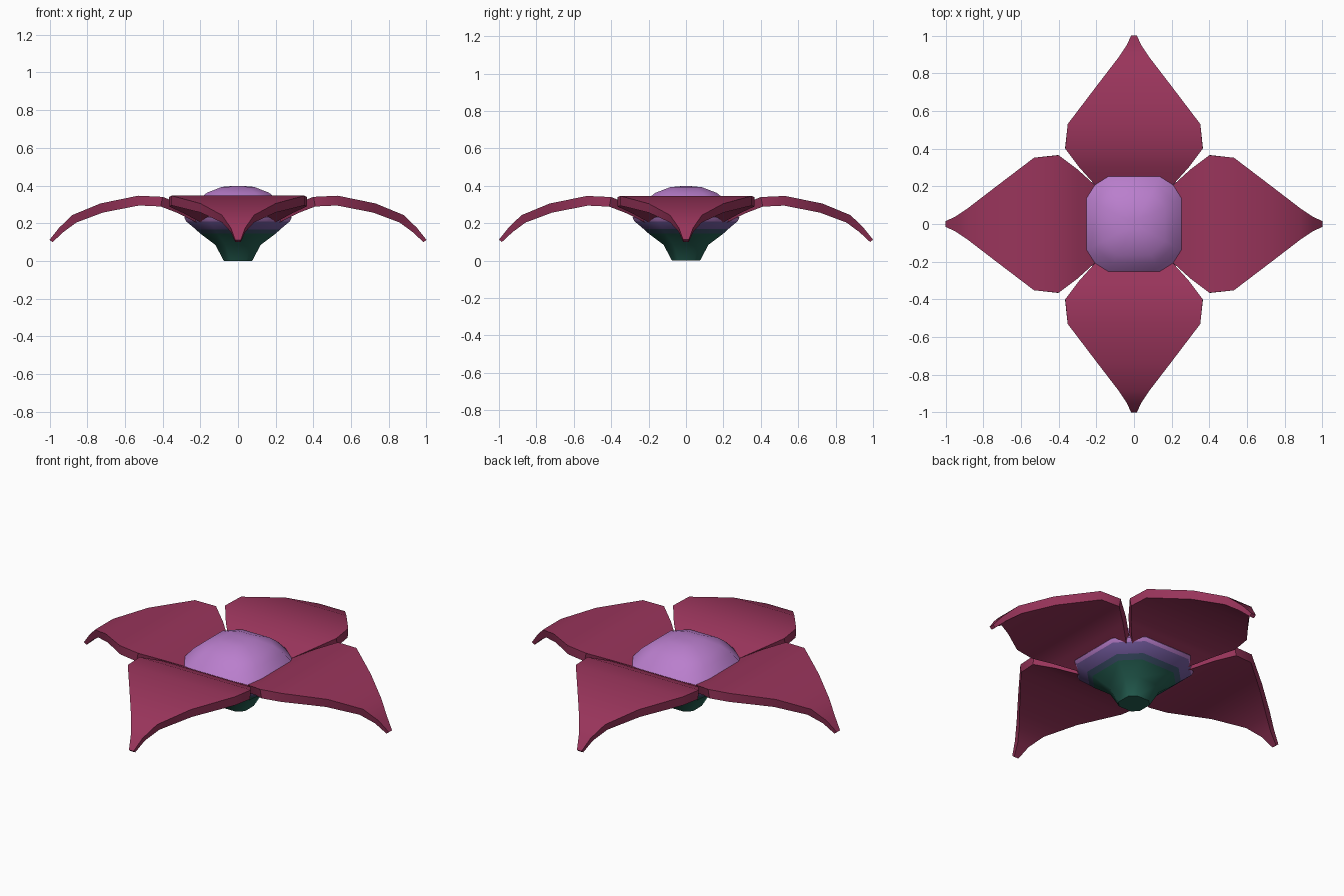
import bpy, bmesh, math
from mathutils import Matrix, Vector

cube = bpy.data.objects.get("Cube")
if cube:
    bpy.data.objects.remove(cube, do_unlink=True)


def make_material(name, rgb):
    mat = bpy.data.materials.new(name)
    mat.use_nodes = True
    color = (*rgb, 1)
    mat.diffuse_color = color
    mat.node_tree.nodes["Principled BSDF"].inputs["Base Color"].default_value = color
    return mat


crimson = make_material("crimson", (0.32, 0.035, 0.105))
teal = make_material("teal", (0.019, 0.12, 0.088))
slate = make_material("slate_blue", (0.05, 0.09, 0.16))
purple = make_material("purple", (0.18, 0.11, 0.36))
lavender = make_material("lavender", (0.49, 0.21, 0.61))


def finish(bm, name, materials, angle):
    bmesh.ops.recalc_face_normals(bm, faces=bm.faces)
    mesh = bpy.data.meshes.new(name)
    bm.to_mesh(mesh)
    bm.free()
    for mat in materials:
        mesh.materials.append(mat)
    obj = bpy.data.objects.new(name, mesh)
    bpy.context.collection.objects.link(obj)
    bpy.ops.object.select_all(action='DESELECT')
    obj.select_set(True)
    bpy.context.view_layer.objects.active = obj
    bpy.ops.object.shade_smooth_by_angle(angle=math.radians(angle))
    return obj


def loft(bm, rings):
    """Skin a list of equal point rings and cap both ends."""
    loops = [[bm.verts.new(p) for p in ring] for ring in rings]
    n = len(loops[0])
    for a, b in zip(loops, loops[1:]):
        for i in range(n):
            j = (i + 1) % n
            bm.faces.new((a[i], a[j], b[j], b[i]))
    bm.faces.new(loops[0])
    bm.faces.new(loops[-1])


# Petal stations: distance out, half width, top height, thickness
STATIONS = [
    (0.10, 0.12, 0.20, 0.045), (0.20, 0.20, 0.25, 0.05),
    (0.30, 0.29, 0.30, 0.05), (0.40, 0.365, 0.34, 0.052),
    (0.53, 0.352, 0.346, 0.052), (0.73, 0.20, 0.305, 0.05),
    (0.88, 0.085, 0.243, 0.045), (0.95, 0.038, 0.175, 0.032),
    (1.0, 0.015, 0.112, 0.02),
]


def petal(name, turn):
    rings = []
    for i, (r, w, z, t) in enumerate(STATIONS):
        before = STATIONS[max(i - 1, 0)]
        after = STATIONS[min(i + 1, len(STATIONS) - 1)]
        run = Vector((after[0] - before[0], after[2] - before[2])).normalized()
        low_r, low_z = r + run.y * t, z - run.x * t
        rings.append([(-w, -r, z), (w, -r, z), (w, -low_r, low_z), (-w, -low_r, low_z)])
    bm = bmesh.new()
    loft(bm, rings)
    bm.transform(Matrix.Rotation(turn, 4, 'Z'))
    finish(bm, name, [crimson], 42)


for k, side in enumerate(("front", "left", "back", "right")):
    petal(side + "_petal", k * math.pi / 2)


# Eight-sided flower heart: half width and height, from stem to dome top
PROFILE = [
    (0.075, 0), (0.12, 0.085), (0.20, 0.145), (0.225, 0.168), (0.275, 0.21),
    (0.285, 0.23), (0.25, 0.277), (0.21, 0.325), (0.165, 0.362),
    (0.085, 0.393), (0.03, 0.398),
]


def octagon(a, z):
    b = a * 0.55
    half = [(a, -b), (a, b), (b, a), (-b, a)]
    return [(x, y, z) for x, y in half] + [(-x, -y, z) for x, y in half]


bm = bmesh.new()
loft(bm, [octagon(a, z) for a, z in PROFILE])
# Colour bands by height
for face in bm.faces:
    height = face.calc_center_median().z
    face.material_index = sum(height > limit for limit in (0.145, 0.168, 0.21))
finish(bm, "flower_heart", [teal, slate, purple, lavender], 50)
